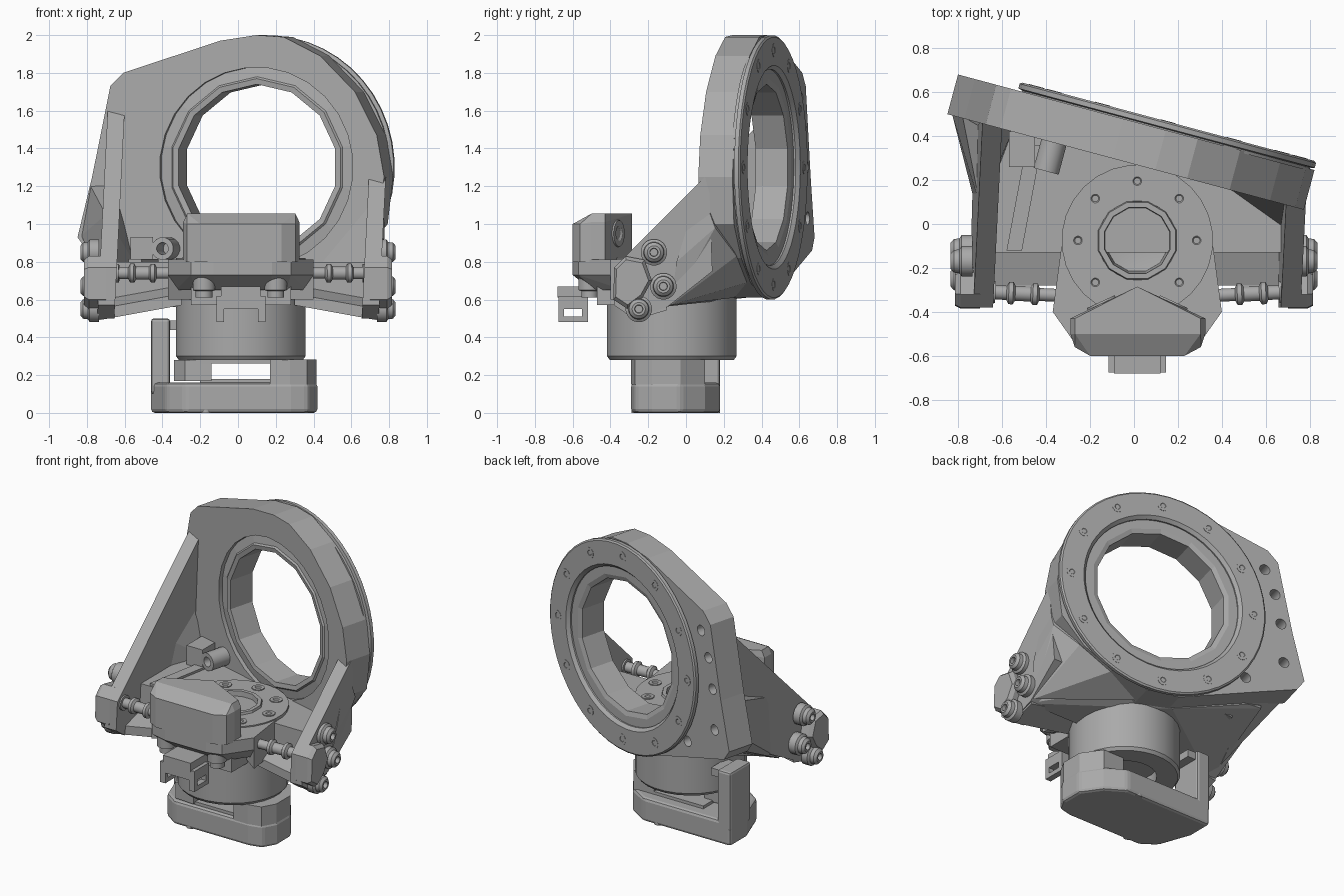
import bpy, bmesh, math
from mathutils import Vector, Matrix

if "Cube" in bpy.data.objects:
    bpy.data.objects.remove(bpy.data.objects["Cube"])

grey = bpy.data.materials.new("machined_grey")
grey.use_nodes = True
grey.diffuse_color = (0.4, 0.4, 0.4, 1)
grey.node_tree.nodes["Principled BSDF"].inputs["Base Color"].default_value = (0.4, 0.4, 0.4, 1)

TILT = math.radians(-15)
U = Vector((math.cos(TILT), math.sin(TILT), 0))
N = Vector((-math.sin(TILT), math.cos(TILT), 0))
UP = Vector((0, 0, 1))


def on_plate(s, z, n):
    return U * s + N * n + UP * z


def finish(name, bm, smooth=False):
    bmesh.ops.remove_doubles(bm, verts=bm.verts, dist=1e-5)
    bmesh.ops.recalc_face_normals(bm, faces=bm.faces)
    me = bpy.data.meshes.new(name)
    bm.to_mesh(me)
    bm.free()
    me.materials.append(grey)
    ob = bpy.data.objects.new(name, me)
    bpy.context.collection.objects.link(ob)
    if smooth:
        bpy.ops.object.select_all(action="DESELECT")
        ob.select_set(True)
        bpy.context.view_layer.objects.active = ob
        bpy.ops.object.shade_smooth_by_angle(angle=math.radians(25))
    return ob


def hull(name, pts):
    bm = bmesh.new()
    for p in pts:
        bm.verts.new(p)
    res = bmesh.ops.convex_hull(bm, input=bm.verts)
    bmesh.ops.delete(bm, geom=[v for v in res["geom_interior"] if isinstance(v, bmesh.types.BMVert)], context="VERTS")
    bmesh.ops.dissolve_limit(bm, angle_limit=0.02, verts=bm.verts, edges=bm.edges)
    return finish(name, bm)


def prism(name, pts, depth):
    """Extrude a closed outline of 3D points along a vector."""
    bm = bmesh.new()
    face = bm.faces.new([bm.verts.new(p) for p in pts])
    ext = bmesh.ops.extrude_face_region(bm, geom=[face], use_keep_orig=True)
    bmesh.ops.translate(bm, vec=depth, verts=[v for v in ext["geom"] if isinstance(v, bmesh.types.BMVert)])
    return finish(name, bm)


def slab(name, pts, z0, z1):
    return prism(name, [(x, y, z0) for x, y in pts], (0, 0, z1 - z0))


def box(name, x0, x1, y0, y1, z0, z1):
    return slab(name, [(x0, y0), (x1, y0), (x1, y1), (x0, y1)], z0, z1)


def lathe(name, profile, origin, axis, n=24, closed=False, smooth=True):
    """Revolve (radius, height) points about an axis."""
    bm = bmesh.new()
    turn = Vector(axis).to_track_quat("Z", "Y").to_matrix().to_4x4()
    place = Matrix.Translation(Vector(origin)) @ turn
    rows = []
    for i in range(n):
        a = 2 * math.pi * (i + 0.5) / n
        rows.append([bm.verts.new(place @ Vector((r * math.cos(a), r * math.sin(a), h))) for r, h in profile])
    m = len(profile)
    for i in range(n):
        a, b = rows[i], rows[(i + 1) % n]
        for j in range(m if closed else m - 1):
            k = (j + 1) % m
            bm.faces.new((a[j], a[k], b[k], b[j]))
    bmesh.ops.dissolve_degenerate(bm, dist=1e-6, edges=bm.edges)
    return finish(name, bm, smooth)


def rod(name, p, axis, r, length, n=20):
    return lathe(name, [(0, 0), (r, 0), (r, length), (0, length)], p, axis, n)


def cut(ob, cutter):
    mod = ob.modifiers.new("cut", "BOOLEAN")
    mod.operation, mod.solver, mod.object = "DIFFERENCE", "EXACT", cutter
    bpy.context.view_layer.objects.active = ob
    bpy.ops.object.modifier_apply(modifier=mod.name)
    bpy.data.objects.remove(cutter)


# Tilted ring plate with the bore and corner holes
RING_S, RING_Z = 0.03, 1.3
outline = [(-0.95, 0.93), (-0.87, 1.25), (-0.77, 1.73), (-0.7, 1.8), (-0.17, 1.97), (0.03, 2.0), (0.18, 1.99),
           (0.38, 1.89), (0.57, 1.7), (0.69, 1.47), (0.73, 1.25), (0.7, 1.0), (0.55, 0.82), (0.36, 0.69),
           (0.12, 0.61), (-0.1, 0.61), (-0.64, 0.78), (-0.9, 0.86)]
plate = prism("ring_plate", [on_plate(s, z, 0.263) for s, z in outline], N * 0.187)
cut(plate, rod("cutter", on_plate(RING_S, RING_Z, 0.2), N, 0.53, 0.4, 28))
for s, z in [(-0.68, 1.66), (-0.75, 1.5), (-0.79, 1.3), (-0.81, 1.03), (-0.55, 0.86)]:
    cut(plate, rod("cutter", on_plate(s, z, 0.36), N, 0.035, 0.2, 16))

# Bore liner and rear flange
centre = on_plate(RING_S, RING_Z, 0)
lathe("bore_liner", [(0.54, 0.29), (0.48, 0.28), (0.47, 0.27), (0.44, 0.275), (0.44, 0.45), (0.47, 0.46), (0.54, 0.46)],
      centre, N, 14, True, False)
lathe("rear_flange", [(0.68, 0.44), (0.68, 0.455), (0.7, 0.46), (0.7, 0.482), (0.69, 0.49), (0.54, 0.49),
                      (0.52, 0.47), (0.52, 0.44)], centre, N, 48, True)
for i in range(12):
    a = 2 * math.pi * i / 12
    p = on_plate(RING_S + 0.62 * math.cos(a), RING_Z + 0.62 * math.sin(a), 0.485)
    lathe("flange_bolt", [(0, 0), (0.036, 0), (0.036, 0.007), (0.018, 0.007), (0.012, 0.002), (0, 0.002)], p, N, 16)

# Sloping side walls of the yoke
def wall(name, pts, outer, inner, lean):
    hull(name, [(x + lean * (z - 0.6), y, z) for x in (outer, inner) for y, z in pts])


foot = [(-0.38, 0.57), (-0.38, 0.77), (-0.28, 0.5), (-0.1, 0.56)]
wall("right_wall", foot + [(0.47, 1.61), (0.44, 0.85)], -0.74, -0.65, 0.05)
wall("left_wall", foot + [(0.12, 1.27), (0.14, 0.75)], 0.75, 0.66, 0.05)
hull("right_buttress", [on_plate(-0.93, 0.94, 0.27), on_plate(-0.88, 1.2, 0.27), on_plate(-0.88, 0.87, 0.3),
                        on_plate(-0.64, 0.78, 0.3), (-0.7, 0.0, 0.6), (-0.7, 0.08, 1.05),
                        (-0.66, 0.42, 1.2), (-0.66, 0.42, 0.82)])

# Flat floor with a sloping underside, joining walls, hub and plate
hull("floor", [(-0.72, -0.13, 0.56), (-0.72, -0.13, 0.8), (0.74, -0.13, 0.56), (0.74, -0.13, 0.8),
               (-0.3, -0.13, 0.56), (0.3, -0.13, 0.56), on_plate(-0.74, 0.78, 0.27), on_plate(-0.74, 0.8, 0.27),
               on_plate(-0.64, 0.77, 0.3), on_plate(0.68, 0.8, 0.27), on_plate(-0.12, 0.61, 0.3),
               on_plate(0.3, 0.64, 0.3)])
hull("left_buttress", [on_plate(0.72, 1.2, 0.27), on_plate(0.71, 0.98, 0.35), on_plate(0.57, 0.83, 0.43),
                       on_plate(0.36, 0.69, 0.43), on_plate(0.13, 0.61, 0.3), (0.74, -0.08, 0.57), (0.77, -0.05, 0.8),
                       (0.68, -0.05, 0.7), (0.7, 0.06, 0.95)])
for side in (-1, 1):
    # Front pocket tray
    hull("pocket_floor", [(side * x, y, z + dz + (y + 0.28) * 0.3) for x, z in ((0.74, 0.49), (0.3, 0.57))
                          for y in (-0.28, -0.1) for dz in (0, 0.06)])
    # Spring plunger across the pocket
    x0 = -0.65 if side < 0 else 0.68
    steps = [(0, 0), (0.05, 0), (0.05, 0.02), (0.033, 0.02), (0.033, 0.07), (0.052, 0.08), (0.052, 0.1), (0.035, 0.11),
             (0.035, 0.18), (0.05, 0.19), (0.05, 0.21), (0.03, 0.22), (0.03, 0.36), (0, 0.36)]
    lathe("spring_plunger", steps, (x0, -0.31, 0.74), (-side, -0.05, 0), 16)
    # Outer lug and its three socket bolts
    lug = [(-0.385, 0.6), (-0.38, 0.77), (-0.32, 0.83), (-0.22, 0.81), (-0.18, 0.7), (-0.23, 0.61), (-0.31, 0.55)]
    hull("side_lug", [(side * x, y, z) for y, z in lug for x in (0.7, 0.79)]
         + [(side * 0.815, y * 0.85 - 0.045, z * 0.85 + 0.105) for y, z in lug])
    for y, z in [(-0.17, 0.85), (-0.12, 0.67), (-0.25, 0.55)]:
        lathe("side_bolt", [(0, 0), (0.07, 0), (0.07, 0.05), (0.055, 0.06), (0.052, 0.085), (0.035, 0.1),
                            (0.022, 0.1), (0.02, 0.075), (0, 0.075)], (side * 0.735, y, z), (side, 0, 0), 20)

# Hollow hub with a ring of bolts on its top face
HUB = Vector((0.015, -0.075, 0))
lathe("hub", [(0, 0.66), (0.16, 0.7), (0.18, 0.82), (0.345, 0.82), (0.345, 0.3),
              (0.33, 0.28), (0.2, 0.28), (0.2, 0.36), (0, 0.36)], HUB, UP, 28)
lathe("hub_collar", [(0.19, 0.8), (0.18, 0.835), (0.155, 0.835), (0.145, 0.7), (0.17, 0.69)], HUB, UP, 12, True, False)
for k in range(-1, 6):
    a = math.radians(45 * k)
    p = HUB + Vector((0.27 * math.cos(a), 0.27 * math.sin(a), 0.82))
    lathe("hub_bolt", [(0.04, -0.01), (0.04, 0.006), (0.02, 0.006), (0.015, 0.001), (0, 0.001)], p, UP, 12)

# Front bracket around the hub, with the capped housing above it
shelf = [(-0.37, -0.4), (-0.25, -0.57), (-0.13, -0.6), (0.18, -0.6), (0.28, -0.57), (0.4, -0.4), (0.36, -0.27),
         (-0.33, -0.27)]
hull("front_bracket", [(x, y, z) for x, y in shelf for z in (0.73, 0.812)]
     + [(0.015 + (x - 0.015) * 0.9, y * 0.83, 0.65) for x, y in shelf])
for side in (-1, 1):
    hull("bracket_cheek", [(0.015 + side * x, y, z) for x, y in ((0.385, -0.4), (0.345, -0.1), (0.25, -0.3))
                           for z in (0.6, 0.812)])
box("bracket_root", -0.25, 0.28, -0.47, -0.3, 0.57, 0.7)
cap = [(0.015, -0.285), (-0.29, -0.43), (-0.29, -0.5), (0.325, -0.5), (0.325, -0.43)]
front = [(-0.27, -0.56), (-0.2, -0.6), (0.23, -0.6), (0.305, -0.56)]
hull("front_housing", [(x, y, 0.8) for x, y in cap + front] + [(x, y, 1.0) for x, y in front]
     + [(x, y, 1.01) for x, y in cap] + [(0.015 + (x - 0.015) * 0.93, y, 1.055) for x, y in cap])
for x in (-0.18, 0.2):
    lathe("bracket_bolt", [(0, 0), (0.045, 0), (0.045, 0.035), (0.06, 0.04), (0.06, 0.11), (0, 0.11)],
          (x, -0.51, 0.61), UP, 20)
for side in (-1, 1):
    lathe("housing_eyelet", [(0.075, -0.02), (0.07, 0.008), (0.04, 0.008), (0.03, 0.001), (0, 0.001)],
          (0.015 + side * 0.163, -0.361, 0.95), (side * 0.42, 0.91, 0), 20)

# Small hook under the bracket
box("hook_shelf", -0.09, 0.12, -0.68, -0.45, 0.61, 0.67)
for x in (-0.115, 0.105):
    box("hook_cheek", x, x + 0.04, -0.675, -0.645, 0.48, 0.61)
    box("hook_cheek", x, x + 0.04, -0.55, -0.52, 0.48, 0.61)
    box("hook_foot", x, x + 0.04, -0.66, -0.53, 0.48, 0.51)
box("hook_bridge", -0.115, 0.145, -0.675, -0.52, 0.55, 0.62)

# Cable lug beside the right wall
lathe("lug_tube", [(0.06, 0), (0.06, 0.14), (0.032, 0.14), (0.032, 0)], (-0.4, 0.24, 0.87), N, 16, True)
box("lug_block", -0.57, -0.45, 0.26, 0.42, 0.79, 0.93)
hull("floor_rib", [(x + dx, y, z) for x, y in ((-0.58, -0.12), (-0.49, 0.36)) for dx in (0, 0.07) for z in (0.7, 0.815)])

# Lower foot: base, spacers and upright arm
round_end = [(0.2, 0.18), (0.33, 0.1), (0.42, -0.03), (0.42, -0.18), (0.37, -0.27), (0.28, -0.29)]
foot_base = slab("foot_base", [(-0.46, 0.0), (-0.46, 0.18)] + round_end + [(-0.28, -0.29), (-0.38, -0.22)], 0, 0.16)
bevel = foot_base.modifiers.new("soft_edges", "BEVEL")
bevel.width, bevel.segments, bevel.limit_method = 0.02, 2, "ANGLE"
slab("right_spacer", [(-0.34, -0.18), (-0.28, -0.27), (-0.14, -0.28), (-0.14, 0.0), (-0.34, 0.0)], 0.17, 0.28)
slab("left_spacer", [(0.17, -0.29), (0.17, 0.1)] + [(x - 0.005, y) for x, y in round_end[1:]], 0.15, 0.282)
box("spacer_sill", -0.2, 0.2, -0.26, 0.1, 0.14, 0.18)
box("spacer_lintel", -0.2, 0.2, -0.28, -0.02, 0.262, 0.282)
arm = box("upright_arm", -0.46, -0.36, -0.04, 0.18, 0.1, 0.5)
bevel = arm.modifiers.new("soft_edges", "BEVEL")
bevel.width, bevel.segments = 0.015, 2
box("arm_tip", -0.44, -0.3, 0.0, 0.16, 0.44, 0.49)
for x, y in [(-0.17, -0.26), (0.34, -0.21), (0.1, 0.15)]:
    rod("foot_screw", (x, y, 0.0), UP, 0.03, 0.04, 16)
